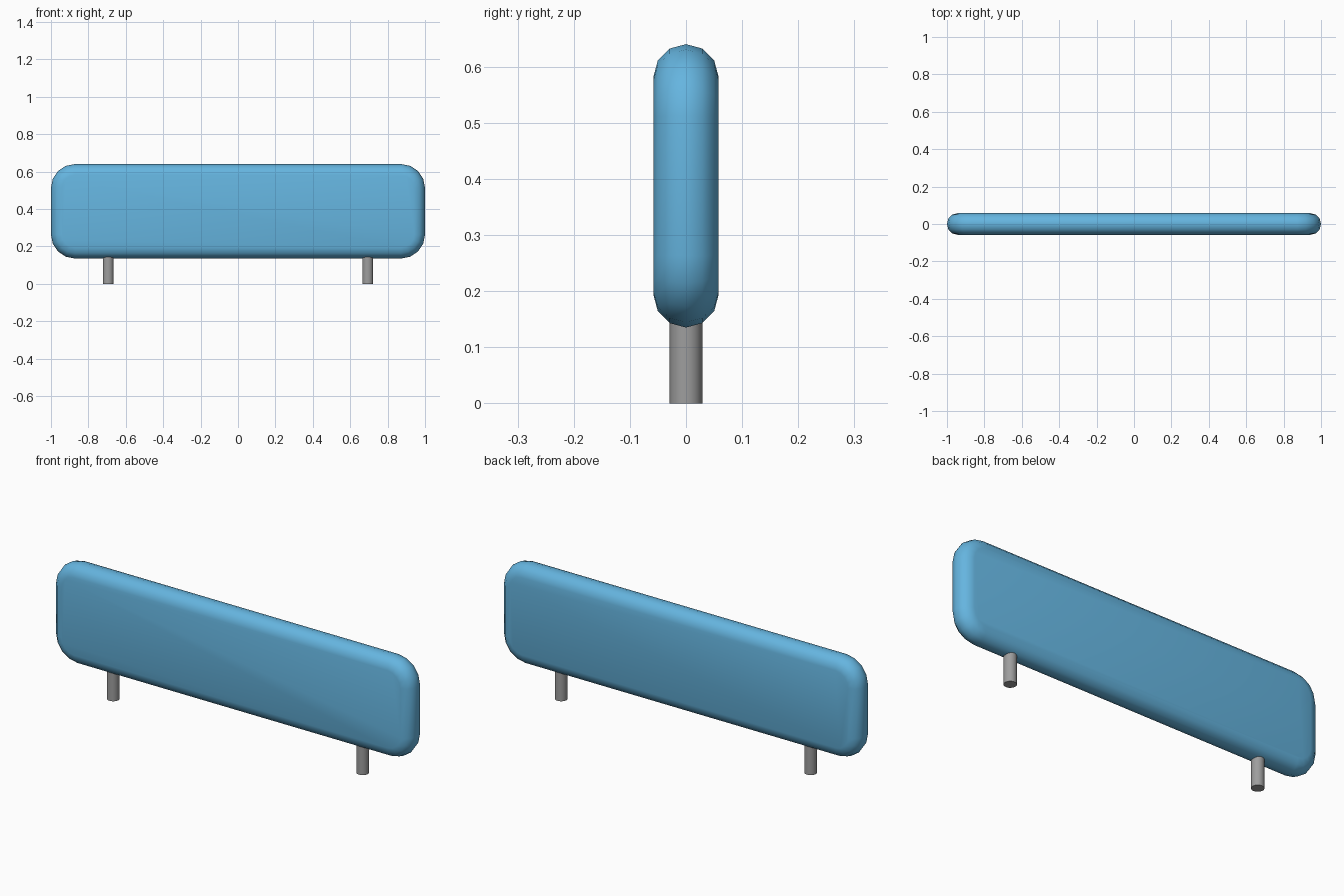
import bpy, bmesh, math

if "Cube" in bpy.data.objects:
    bpy.data.objects.remove(bpy.data.objects["Cube"])

def material(name, rgb):
    m = bpy.data.materials.new(name)
    m.diffuse_color = (*rgb, 1)
    m.use_nodes = True
    m.node_tree.nodes["Principled BSDF"].inputs["Base Color"].default_value = m.diffuse_color
    return m

blue = material("sky blue", (0.13, 0.46, 0.74))
grey = material("metal grey", (0.34, 0.34, 0.34))

def finish(name, bm, mat, angle):
    bmesh.ops.recalc_face_normals(bm, faces=bm.faces)
    me = bpy.data.meshes.new(name)
    bm.to_mesh(me)
    bm.free()
    ob = bpy.data.objects.new(name, me)
    bpy.context.collection.objects.link(ob)
    me.materials.append(mat)
    bpy.ops.object.select_all(action='DESELECT')
    ob.select_set(True)
    bpy.context.view_layer.objects.active = ob
    bpy.ops.object.shade_smooth_by_angle(angle=math.radians(angle))
    return ob

# Panel: rounded rectangle outline with a half-round rim
HALF_W, Z0, Z1, EDGE, CORNER, SEG = 1.0, 0.135, 0.64, 0.058, 0.128, 4

def outline(bm, inset, y):
    r = CORNER - inset
    cx, cz = HALF_W - CORNER, (Z1 - Z0) / 2 - CORNER
    ring = []
    for q, (sx, sz) in enumerate([(1, 1), (-1, 1), (-1, -1), (1, -1)]):
        for i in range(SEG + 1):
            a = math.pi / 2 * (q + i / SEG)
            ring.append(bm.verts.new((sx * cx + r * math.cos(a), y,
                                      (Z0 + Z1) / 2 + sz * cz + r * math.sin(a))))
    return ring

bm = bmesh.new()
rings = []
for k in range(7):
    a = math.radians(-90 + 30 * k)
    rings.append(outline(bm, EDGE * (1 - math.cos(a)), EDGE * math.sin(a)))
n = len(rings[0])
for a, b in zip(rings, rings[1:]):
    for i in range(n):
        j = (i + 1) % n
        bm.faces.new((a[i], a[j], b[j], b[i]))
bm.faces.new(rings[0])
bm.faces.new(rings[-1])
finish("panel", bm, blue, 40)

# Two round posts
for side, x in (("left", -0.694), ("right", 0.694)):
    bm = bmesh.new()
    bmesh.ops.create_cone(bm, cap_ends=True, segments=24, radius1=0.029, radius2=0.029, depth=0.16)
    bmesh.ops.translate(bm, verts=bm.verts, vec=(x, 0, 0.08))
    finish(side + "_post", bm, grey, 40)
